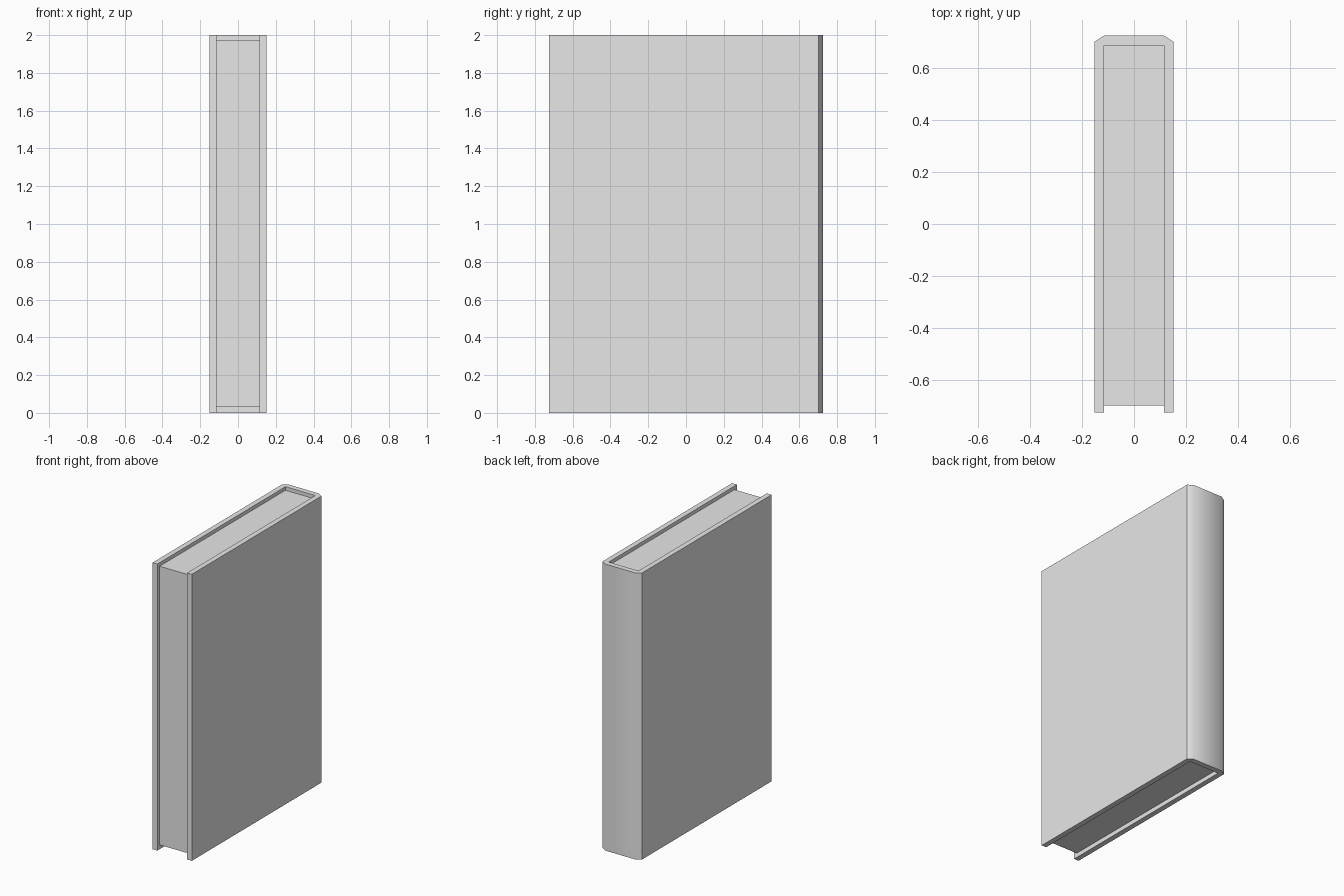
import bpy, bmesh, math

if "Cube" in bpy.data.objects:
    bpy.data.objects.remove(bpy.data.objects["Cube"])

# One flat grey for the whole book
grey = bpy.data.materials.new("grey")
grey.diffuse_color = (0.8, 0.8, 0.8, 1.0)
grey.use_nodes = True
grey.node_tree.nodes["Principled BSDF"].inputs["Base Color"].default_value = grey.diffuse_color


def prism(name, outline, z0, z1):
    """Extrude a flat outline (counter-clockwise) from z0 up to z1."""
    bm = bmesh.new()
    base = bm.faces.new([bm.verts.new((x, y, z0)) for x, y in outline])
    top = bmesh.ops.extrude_face_region(bm, geom=[base], use_keep_orig=True)["geom"]
    verts = [g for g in top if isinstance(g, bmesh.types.BMVert)]
    bmesh.ops.translate(bm, verts=verts, vec=(0, 0, z1 - z0))
    bmesh.ops.recalc_face_normals(bm, faces=bm.faces)
    mesh = bpy.data.meshes.new(name)
    bm.to_mesh(mesh)
    bm.free()
    mesh.materials.append(grey)
    obj = bpy.data.objects.new(name, mesh)
    bpy.context.collection.objects.link(obj)
    return obj


OUT, IN = 0.152, 0.115      # cover half-width outside and inside
FRONT, BACK = -0.726, 0.726
SPINE_IN = 0.688            # inner face of the spine

# Cover: two boards joined by a spine with bevelled edges
half = [(IN, SPINE_IN), (IN, FRONT), (OUT, FRONT), (OUT, 0.702), (IN, BACK)]
cover = prism("cover", half + [(-x, y) for x, y in reversed(half)], 0.0, 2.0)

# Page block, set back from the cover's open edges
prism("pages", [(-IN, -0.70), (IN, -0.70), (IN, SPINE_IN), (-IN, SPINE_IN)], 0.03, 1.975)

# Soft shading around the spine, sharp edges elsewhere
bpy.context.view_layer.objects.active = cover
cover.select_set(True)
bpy.ops.object.shade_smooth_by_angle(angle=math.radians(40))
